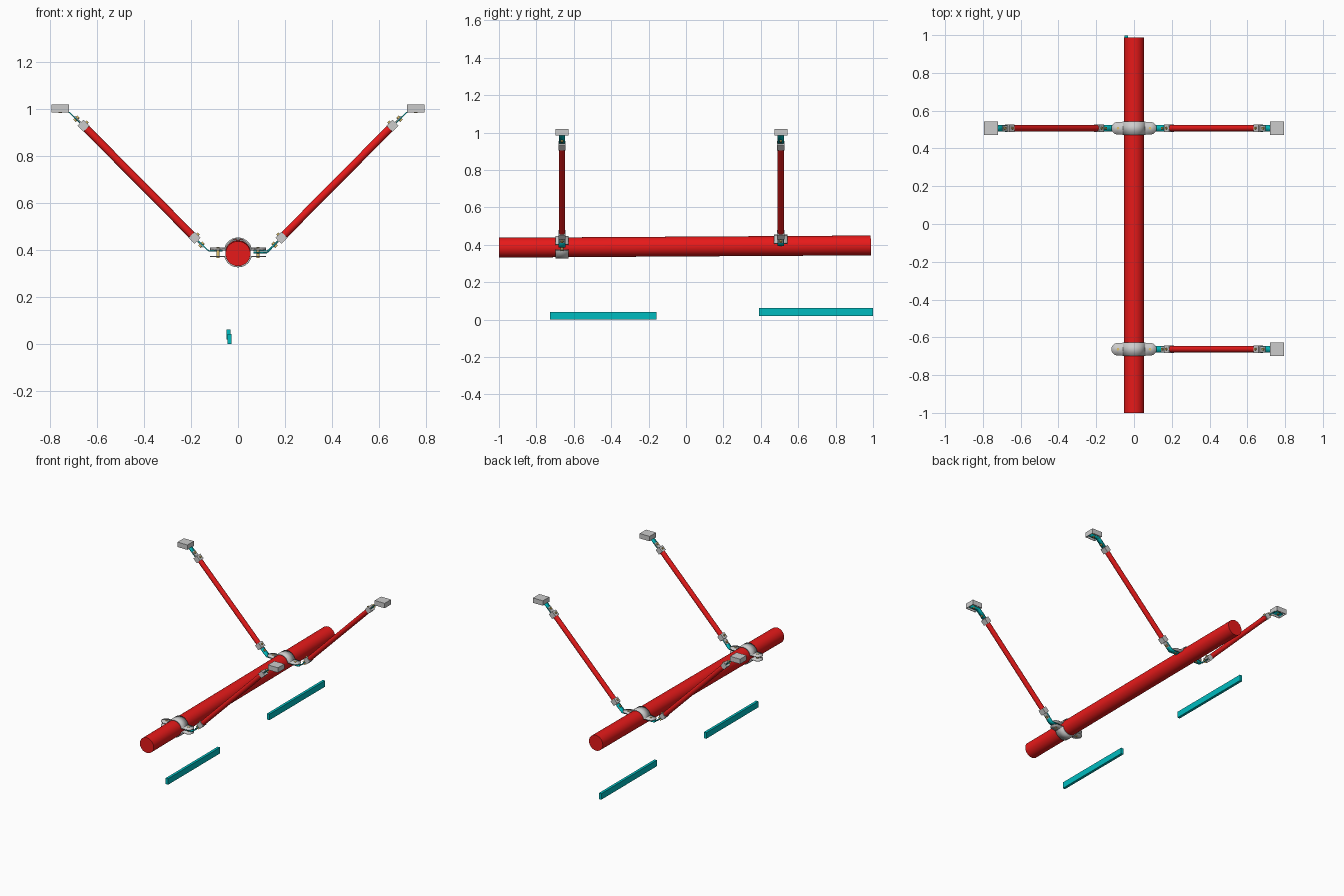
import bpy, bmesh
from math import sin, cos, pi, sqrt, asin, atan2
from mathutils import Vector, Matrix

if "Cube" in bpy.data.objects:
    bpy.data.objects.remove(bpy.data.objects["Cube"])


def material(name, rgb):
    m = bpy.data.materials.new(name)
    m.diffuse_color = (*rgb, 1)
    m.use_nodes = True
    m.node_tree.nodes["Principled BSDF"].inputs["Base Color"].default_value = m.diffuse_color
    return m


RED = material("red_paint", (0.8, 0.01, 0.01))
TEAL = material("teal", (0.0, 0.5, 0.52))
BRASS = material("brass", (0.75, 0.55, 0.15))


def finish(bm, name, mat=None, loc=(0, 0, 0)):
    bmesh.ops.recalc_face_normals(bm, faces=bm.faces)
    me = bpy.data.meshes.new(name)
    bm.to_mesh(me)
    bm.free()
    ob = bpy.data.objects.new(name, me)
    bpy.context.collection.objects.link(ob)
    ob.location = loc
    if mat:
        me.materials.append(mat)
    return ob


def smooth(ob):
    bpy.ops.object.select_all(action='DESELECT')
    ob.select_set(True)
    bpy.context.view_layer.objects.active = ob
    bpy.ops.object.shade_smooth_by_angle(angle=0.6)
    return ob


def rod(name, a, b, r, mat=None, sides=24):
    a, b = Vector(a), Vector(b)
    d = b - a
    rot = d.to_track_quat('Z', 'Y').to_matrix().to_4x4()
    bm = bmesh.new()
    bmesh.ops.create_cone(bm, cap_ends=True, segments=sides, radius1=r, radius2=r,
                          depth=d.length, matrix=Matrix.Translation((a + b) / 2) @ rot)
    return smooth(finish(bm, name, mat))


def box(name, centre, size, mat=None, angle=0, open_bottom=False):
    bm = bmesh.new()
    bmesh.ops.create_cube(bm, size=1)
    if open_bottom:
        bm.faces.ensure_lookup_table()
        low = min(bm.faces, key=lambda f: f.calc_center_median().z)
        bmesh.ops.delete(bm, geom=[low], context='FACES_ONLY')
    bm.transform(Matrix.Translation(centre) @ Matrix.Rotation(angle, 4, 'Y')
                 @ Matrix.Diagonal((*size, 1)))
    ob = finish(bm, name, mat)
    if open_bottom:
        s = ob.modifiers.new("wall", 'SOLIDIFY')
        s.thickness, s.offset = 0.005, -1
    return ob


def strip(name, path, thick, loc, mat=None):
    """Bent plate: path holds (x, z, half width) and is spread along y."""
    bm = bmesh.new()
    rows = [(bm.verts.new((x, -w, z)), bm.verts.new((x, w, z))) for x, z, w in path]
    for p, q in zip(rows, rows[1:]):
        bm.faces.new((p[0], p[1], q[1], q[0]))
    ob = finish(bm, name, mat, loc)
    s = ob.modifiers.new("plate", 'SOLIDIFY')
    s.thickness, s.offset = thick, 0
    return smooth(ob)


def pipe_z(y):
    return 0.391 + 0.006 * y


def clamp_half(name, y, up):
    # rounded ear, arch over the pipe, rounded ear
    ear_r, ear_x, ear_z, arch_r, w = 0.033, 0.087, 0.014, 0.057, 0.036
    half = []
    for i in range(9):
        dx = ear_r * cos(i / 8 * pi / 2)
        half.append((ear_x + dx, ear_z, max(0.003, sqrt(max(0, ear_r ** 2 - dx ** 2)))))
    half.append((0.062, ear_z, ear_r))
    a0 = asin(ear_z / arch_r)
    for i in range(10):
        a = a0 + (pi / 2 - a0) * i / 9
        half.append((arch_r * cos(a), arch_r * sin(a), w))
    path = half + [(-x, z, h) for x, z, h in half[-2::-1]]
    strip(name, [(x, z * up, h) for x, z, h in path], 0.006, (0, y, pipe_z(y)))


def brace(name, y, side):
    zc = pipe_z(y)
    lo, hi = Vector((0.185, y, 0.453)), Vector((0.658, y, 0.93))
    d = (hi - lo).normalized()
    ang = -atan2(d.z, d.x)

    def m(v):
        return Vector((v[0] * side, v[1], v[2]))
    rod(name + "_tube", m(lo), m(hi), 0.0165, RED)
    for end, p, s in (("lower", lo, -1), ("upper", hi, 1)):
        # socket on the tube end with its set screw and pivot link
        tag = f"{name}_{end}"
        box(tag + "_socket", m(p), (0.036, 0.04, 0.036), None, ang * side)
        n = Vector((-d.z, 0, d.x))
        rod(tag + "_set_screw", m(p), m(p + n * 0.025), 0.006, BRASS, 12)
        q = p + d * s * 0.042
        box(tag + "_link", m((p + q) / 2 + d * s * 0.01), (0.05, 0.03, 0.008), None, ang * side)
        rod(tag + "_pivot_bolt", m(q - n * 0.012), m(q + n * 0.012), 0.007, BRASS, 12)
    # lower bent strap held between the clamp ears
    strip(name + "_lower_strap", [(side * x, z, 0.018) for x, z in
          ((0.066, zc + 0.002), (0.122, zc + 0.002), (0.131, zc + 0.008), (0.168, 0.438))],
          0.005, (0, y, 0), TEAL)
    # upper bent strap under the anchor cap
    strip(name + "_upper_strap", [(side * x, z, 0.017) for x, z in
          ((0.674, 0.943), (0.715, 0.984), (0.727, 0.992), (0.785, 0.992))],
          0.005, (0, y, 0), TEAL)
    box(name + "_anchor_cap", (side * 0.757, y, 1.003), (0.076, 0.07, 0.034), None, 0, True)
    rod(name + "_anchor_bolt", (side * 0.757, y, 0.985), (side * 0.757, y, 1.015), 0.008, BRASS, 12)


# main pipe, slightly sloped
rod("main_pipe", (0, -1, pipe_z(-1)), (0, 0.988, pipe_z(0.988)), 0.053, RED, 48)

# clamps: a full one at the front, an upper half at the back
FRONT_Y, BACK_Y = -0.663, 0.507
clamp_half("front_clamp_top", FRONT_Y, 1)
clamp_half("front_clamp_bottom", FRONT_Y, -1)
clamp_half("back_clamp_top", BACK_Y, 1)
for label, y in (("front", FRONT_Y), ("back", BACK_Y)):
    for side in (-1, 1):
        low = -0.02 if label == "front" else -0.004
        rod(f"{label}_clamp_bolt", (side * 0.085, y, pipe_z(y) + low),
            (side * 0.085, y, pipe_z(y) + 0.02), 0.007, BRASS, 12)

# diagonal braces
brace("front_right_brace", FRONT_Y, 1)
brace("back_right_brace", BACK_Y, 1)
brace("back_left_brace", BACK_Y, -1)

# blank label plates near the ground
box("front_label_plate", (-0.036, -0.443, 0.021), (0.018, 0.57, 0.042), TEAL)
box("back_label_plate", (-0.04, 0.694, 0.041), (0.018, 0.61, 0.042), TEAL)
